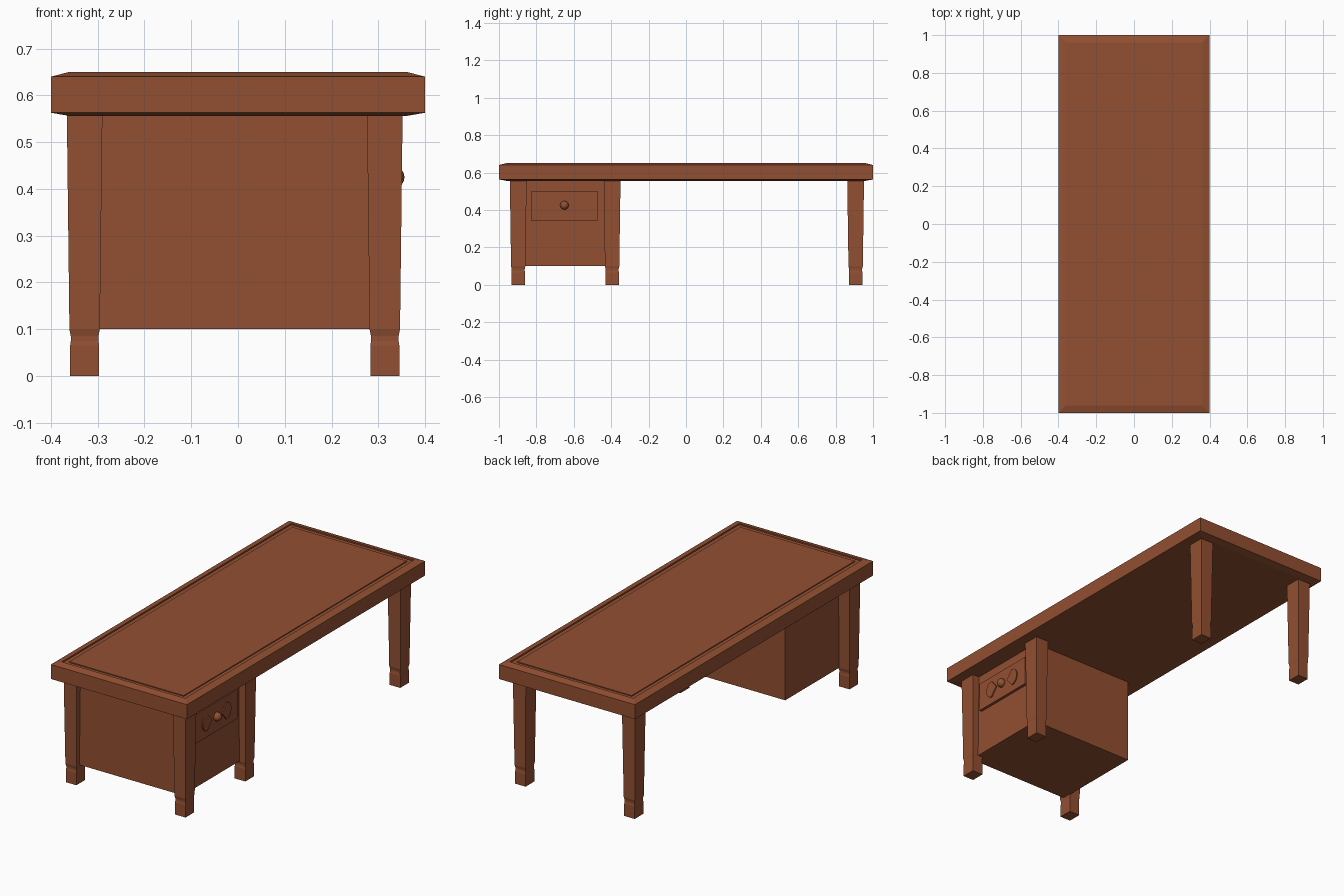
import bpy, bmesh, math

if "Cube" in bpy.data.objects:
    bpy.data.objects.remove(bpy.data.objects["Cube"])

wood = bpy.data.materials.new("wood")
wood.diffuse_color = (0.29, 0.08, 0.032, 1)
wood.use_nodes = True
wood.node_tree.nodes["Principled BSDF"].inputs["Base Color"].default_value = wood.diffuse_color


def finish(name, bm):
    bmesh.ops.recalc_face_normals(bm, faces=bm.faces)
    me = bpy.data.meshes.new(name)
    bm.to_mesh(me)
    bm.free()
    ob = bpy.data.objects.new(name, me)
    bpy.context.collection.objects.link(ob)
    me.materials.append(wood)
    return ob


def rect_stack(name, cx, cy, sections):
    """Skin a stack of rectangles given as (half x, half y, z)."""
    bm = bmesh.new()
    rings = [[bm.verts.new((cx + sx * hx, cy + sy * hy, z))
              for sx, sy in ((-1, -1), (1, -1), (1, 1), (-1, 1))]
             for hx, hy, z in sections]
    for a, b in zip(rings, rings[1:]):
        for i in range(4):
            j = (i + 1) % 4
            bm.faces.new((a[i], a[j], b[j], b[i]))
    bm.faces.new(rings[0])
    bm.faces.new(rings[-1])
    return finish(name, bm)


def box(name, x0, x1, y0, y1, z0, z1):
    hx, hy = (x1 - x0) / 2, (y1 - y0) / 2
    return rect_stack(name, (x0 + x1) / 2, (y0 + y1) / 2,
                      [(hx, hy, z0), (hx, hy, z1)])


# Table top: bevelled rim with a groove around the writing surface
top_profile = [(0.04, 0.556), (0, 0.563), (0, 0.64), (0.038, 0.65),
               (0.038, 0.643), (0.063, 0.643), (0.063, 0.648)]
rect_stack("table_top", 0, 0, [(0.4 - i, 1 - i, z) for i, z in top_profile])

# Five tapered legs with block feet
leg_profile = [(0.031, 0), (0.031, 0.065), (0.0295, 0.075),
               (0.0295, 0.085), (0.0325, 0.1), (0.038, 0.558)]
legs = {"front_left_leg": (-0.328, -0.897), "front_right_leg": (0.314, -0.897),
        "middle_right_leg": (0.314, -0.395), "back_left_leg": (-0.328, 0.907),
        "back_right_leg": (0.314, 0.907)}
for name, (x, y) in legs.items():
    rect_stack(name, x, y, [(w, w * 1.18, z) for w, z in leg_profile])

# Cabinet and drawer front
box("cabinet", -0.30, 0.312, -0.91, -0.405, 0.10, 0.558)
box("drawer_front", 0.30, 0.327, -0.83, -0.47, 0.345, 0.50)

# Drawer knob
KY, KZ = -0.65, 0.425
bpy.ops.mesh.primitive_uv_sphere_add(segments=16, ring_count=10, radius=0.023,
                                     location=(0.333, KY, KZ))
knob = bpy.context.object
knob.name = "drawer_knob"
knob.data.materials.append(wood)
bpy.ops.object.shade_smooth_by_angle()

# Fan-shaped plates either side of the knob
for side, name in ((-1, "left_handle_plate"), (1, "right_handle_plate")):
    bm = bmesh.new()
    outline = [(0.042, 0)]
    for k in range(9):
        t = math.radians(-90 + 22.5 * k)
        outline.append((0.08 + 0.04 * math.cos(t), 0.045 * math.sin(t)))
    face = bm.faces.new([bm.verts.new((0.325, KY + side * y, KZ + z))
                         for y, z in outline])
    ext = bmesh.ops.extrude_face_region(bm, geom=[face])
    for v in ext["geom"]:
        if isinstance(v, bmesh.types.BMVert):
            v.co.x += 0.008
    finish(name, bm)
